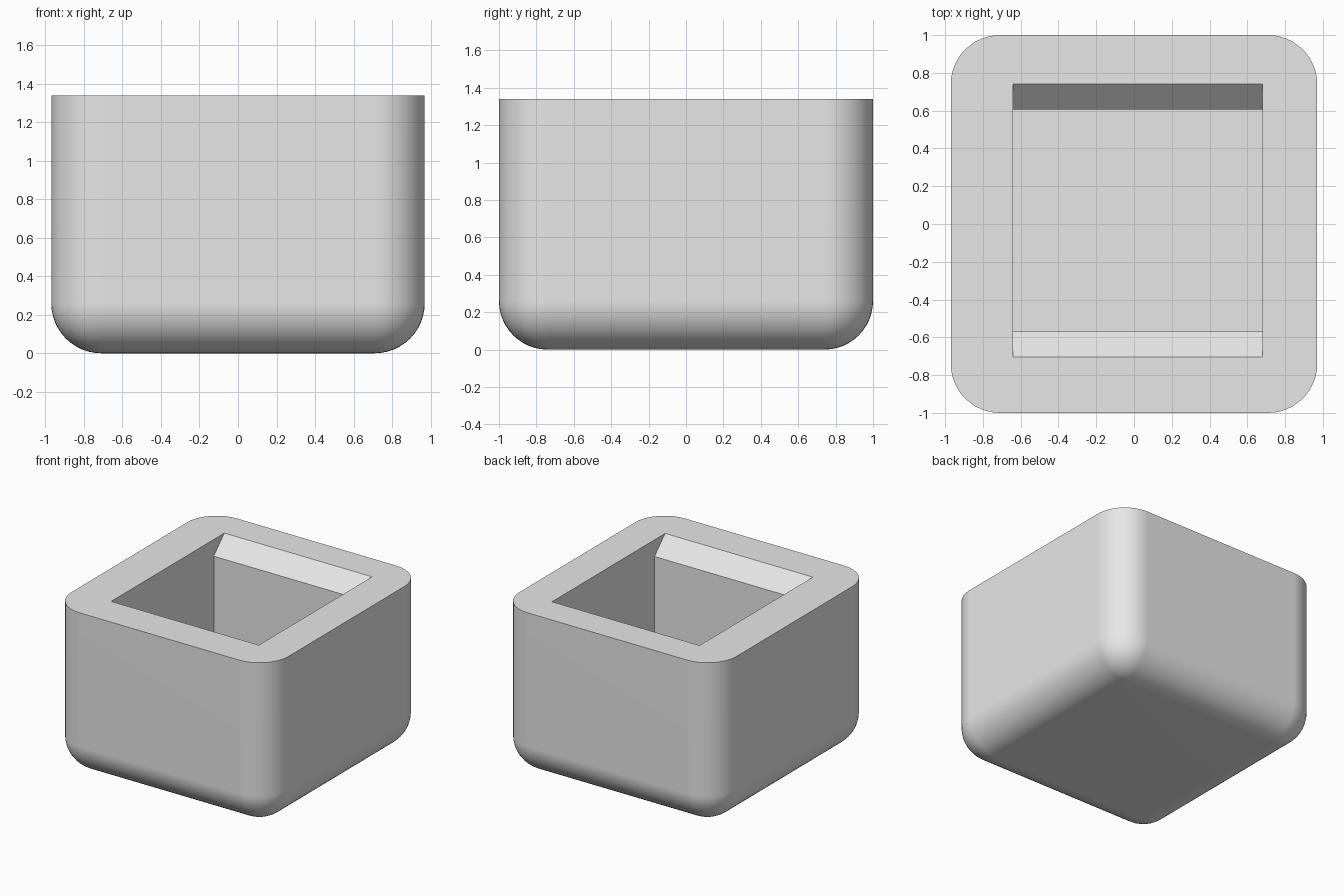
import bpy
import bmesh
import math

default = bpy.data.objects.get("Cube")
if default:
    bpy.data.objects.remove(default, do_unlink=True)

HALF_X, HALF_Y, HEIGHT = 0.97, 1.0, 1.34
RADIUS = 0.26
FLOOR = 0.3
CHAMFER = 0.135


def add_object(name, bm, material=None):
    bmesh.ops.recalc_face_normals(bm, faces=bm.faces)
    mesh = bpy.data.meshes.new(name)
    bm.to_mesh(mesh)
    bm.free()
    obj = bpy.data.objects.new(name, mesh)
    bpy.context.collection.objects.link(obj)
    if material:
        mesh.materials.append(material)
    return obj


grey = bpy.data.materials.new("light_grey")
grey.use_nodes = True
grey.diffuse_color = (0.8, 0.8, 0.8, 1)
grey.node_tree.nodes["Principled BSDF"].inputs["Base Color"].default_value = (0.8, 0.8, 0.8, 1)

# Body: block rounded on its upright and bottom edges, flat on top
bm = bmesh.new()
bmesh.ops.create_cube(bm, size=1)
for v in bm.verts:
    v.co.x *= 2 * HALF_X
    v.co.y *= 2 * HALF_Y
    v.co.z = (v.co.z + 0.5) * HEIGHT
rounded = [e for e in bm.edges if min(v.co.z for v in e.verts) < 0.01]
bmesh.ops.bevel(bm, geom=rounded, offset=RADIUS, offset_type='OFFSET',
                segments=12, profile=0.5, affect='EDGES')
body = add_object("hollow_block", bm, grey)

# Cavity cutter: side profile with sloped lips, swept across x
LEFT, RIGHT, FRONT, BACK = -0.64, 0.68, -0.705, 0.74
lip = HEIGHT - CHAMFER
over = 0.2
profile = [
    (FRONT + CHAMFER, FLOOR), (BACK - CHAMFER, FLOOR),
    (BACK - CHAMFER, lip), (BACK, HEIGHT), (BACK, HEIGHT + over),
    (FRONT, HEIGHT + over), (FRONT, HEIGHT), (FRONT + CHAMFER, lip),
]
bm = bmesh.new()
face = bm.faces.new([bm.verts.new((LEFT, y, z)) for y, z in profile])
swept = bmesh.ops.extrude_face_region(bm, geom=[face])["geom"]
bmesh.ops.translate(bm, vec=(RIGHT - LEFT, 0, 0),
                    verts=[g for g in swept if isinstance(g, bmesh.types.BMVert)])
cutter = add_object("cavity_cutter", bm, grey)
cutter.hide_render = True

# Cut the cavity, then shade with crisp rims
bpy.ops.object.select_all(action='DESELECT')
body.select_set(True)
bpy.context.view_layer.objects.active = body
cut = body.modifiers.new("cavity", 'BOOLEAN')
cut.operation = 'DIFFERENCE'
cut.solver = 'EXACT'
cut.object = cutter
bpy.ops.object.modifier_apply(modifier=cut.name)
bpy.data.objects.remove(cutter, do_unlink=True)

bpy.ops.object.shade_smooth_by_angle(angle=math.radians(30))
weighted = body.modifiers.new("flat_sides", 'WEIGHTED_NORMAL')
weighted.keep_sharp = True
